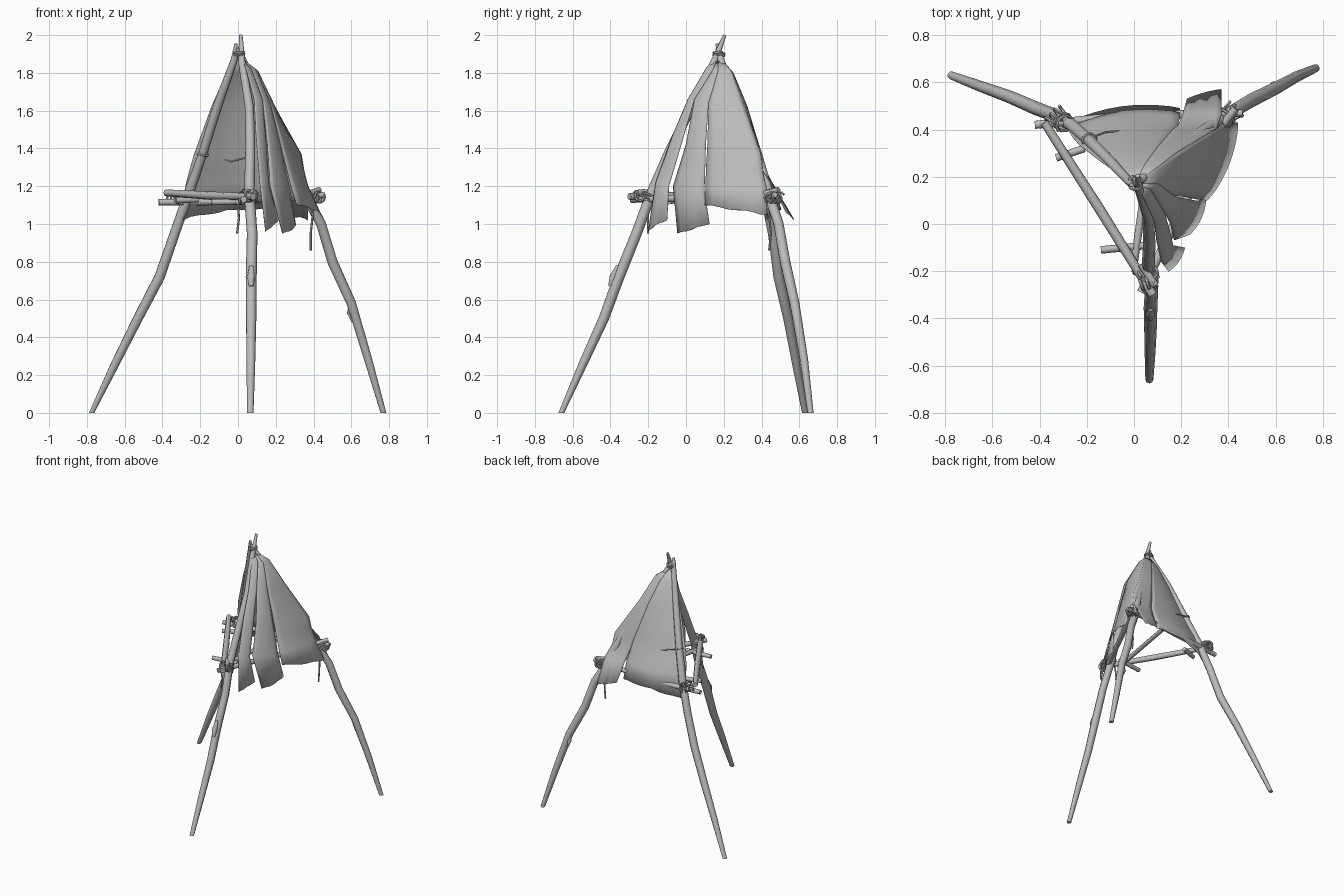
import bpy
import bmesh
import math
import random
from mathutils import Vector

random.seed(4)
old = bpy.data.objects.get("Cube")
if old:
    bpy.data.objects.remove(old, do_unlink=True)

grey = bpy.data.materials.new("plain_grey")
grey.use_nodes = True
GREY = (0.5, 0.5, 0.5, 1)
grey.diffuse_color = GREY
grey.node_tree.nodes["Principled BSDF"].inputs["Base Color"].default_value = GREY


def pole(name, points, radii, sides=2):
    """Tube through points, with one radius or a radius per point."""
    if not isinstance(radii, (list, tuple)):
        radii = [radii] * len(points)
    curve = bpy.data.curves.new(name, "CURVE")
    curve.dimensions = "3D"
    curve.bevel_depth = 1
    curve.bevel_resolution = sides
    curve.use_fill_caps = True
    spline = curve.splines.new("POLY")
    spline.points.add(len(points) - 1)
    for p, co, r in zip(spline.points, points, radii):
        p.co = (*co, 1)
        p.radius = r
    spline.use_smooth = True
    curve.materials.append(grey)
    ob = bpy.data.objects.new(name, curve)
    bpy.context.collection.objects.link(ob)
    bpy.ops.object.select_all(action="DESELECT")
    bpy.context.view_layer.objects.active = ob
    ob.select_set(True)
    bpy.ops.object.convert(target="MESH")
    ob = bpy.context.object
    bpy.ops.object.shade_smooth_by_angle(angle=math.radians(50))
    return ob


def lashing(name, centre, axis, radius, turns, spread):
    """Rope wound around an axis as a slightly uneven coil."""
    axis = Vector(axis).normalized()
    u = axis.orthogonal().normalized()
    v = axis.cross(u)
    pts = []
    for i in range(turns * 10 + 1):
        a = math.tau * i / 10
        r = radius * random.uniform(0.95, 1.08)
        along = axis * spread * (i / (turns * 10) - 0.5)
        pts.append(Vector(centre) + u * r * math.cos(a) + v * r * math.sin(a) + along)
    pole(name, pts, 0.007, 1)


def cloth(name, left, right, bulge, across=6, lift=0):
    """Sheet between two hanging edges, puffed outwards, with a torn hem."""
    bm = bmesh.new()
    rows = []
    last = len(left) - 1
    for j, (a, b) in enumerate(zip(left, right)):
        row = []
        for i in range(across + 1):
            t = i / across
            arch = abs(math.sin(math.pi * t)) ** 0.8
            p = Vector(a).lerp(Vector(b), t)
            out = Vector((p.x, p.y - 0.2, 0))
            if out.length > 0.001:
                p += out.normalized() * bulge * arch * j / last
            if j == last and 0 < i < across:
                p.z += lift * arch + random.uniform(-0.006, 0.006)
            row.append(bm.verts.new(p))
        rows.append(row)
    for r0, r1 in zip(rows, rows[1:]):
        for i in range(across):
            bm.faces.new((r0[i], r1[i], r1[i + 1], r0[i + 1]))
    bmesh.ops.remove_doubles(bm, verts=bm.verts, dist=0.0005)
    bmesh.ops.recalc_face_normals(bm, faces=bm.faces)
    mesh = bpy.data.meshes.new(name)
    bm.to_mesh(mesh)
    bm.free()
    mesh.materials.append(grey)
    ob = bpy.data.objects.new(name, mesh)
    bpy.context.collection.objects.link(ob)
    for poly in mesh.polygons:
        poly.use_smooth = True
    thick = ob.modifiers.new("thickness", "SOLIDIFY")
    thick.thickness = 0.003
    thick.offset = 0


# Three bent legs crossing at the peak
legs = {
    "front_leg": [(.065, -.66, 0), (.068, -.545, .26), (.07, -.435, .5), (.07, -.355, .72), (.075, -.262, .95),
                  (.06, -.188, 1.15), (.065, -.08, 1.4), (.06, .03, 1.62), (.02, .15, 1.86), (.015, .205, 2)],
    "left_leg": [(.77, .66, 0), (.69, .625, .28), (.6, .575, .58), (.5, .525, .8), (.44, .49, 1),
                 (.36, .44, 1.15), (.27, .375, 1.38), (.15, .28, 1.62), (.02, .18, 1.88), (-.005, .165, 1.93)],
    "right_leg": [(-.775, .63, 0), (-.655, .585, .25), (-.53, .54, .5), (-.415, .49, .72), (-.335, .46, .95),
                  (-.265, .42, 1.15), (-.18, .345, 1.4), (-.1, .265, 1.65), (-.02, .18, 1.87), (-.01, .165, 1.955)],
}
thickness = [.017, .023, .027, .029, .028, .028, .026, .024, .019, .009]
for name, pts in legs.items():
    ob = pole(name, pts, thickness)
    for v in ob.data.vertices:
        if v.co.z < 0.03:
            v.co.z = 0

# Broken branch stubs on the legs
pole("front_knot", [(.07, -.36, .78), (.07, -.385, .72), (.07, -.4, .67)], [.01, .02, .012])
pole("left_knot", [(.6, .575, .59), (.59, .59, .53), (.61, .585, .48)], [.008, .014, .008])

# Cross beams and short pegs
pole("right_beam", [(-.38, .43, 1.165), (-.15, .07, 1.15), (.08, -.3, 1.145)], [.018, .022, .019])
pole("left_beam", [(.03, -.29, 1.13), (.22, .1, 1.14), (.41, .49, 1.15)], [.018, .02, .018])
pole("back_beam", [(-.42, .42, 1.115), (0, .46, 1.12), (.46, .47, 1.155)], [.017, .02, .015])
pole("middle_beam", [(0, -.17, 1.12), (.09, .46, 1.14)], .016)
pegs = [((-.14, -.11, 1.115), (.06, -.09, 1.12)), ((-.33, .28, 1.125), (-.21, .32, 1.13)),
        ((.37, .41, 1.16), (.43, .49, 1.18)), ((.03, -.17, 1.17), (.09, -.26, 1.165))]
for i, (a, b) in enumerate(pegs):
    pole(f"peg_{i + 1}", [a, b], .016)

# Rope lashings at the peak and the three joints
lashing("peak_lashing", (.005, .175, 1.9), (0, 0, 1), .028, 2, .02)
joints = {"front": (.06, -.21, 1.15), "left": (.385, .45, 1.14), "right": (-.30, .43, 1.14)}
for side, c in joints.items():
    lashing(f"{side}_lashing", c, (c[0], c[1] - .15, -.6), .038, 2, .04)
    out = Vector((c[0], c[1] - .15, 0)).normalized() * .04
    lashing(f"{side}_beam_lashing", Vector(c) + out, (-out.y, out.x, 0), .026, 3, .08)
lashing("upper_ring", (-.19, .355, 1.37), (.3, -.3, 1), .028, 1, .01)

# Loose rope ends and the sagging cord
pole("front_rope_end", [(.02, -.2, 1.16), (0, -.21, 1.1), (.005, -.2, 1.03), (-.005, -.2, .95)], .006, 1)
pole("left_rope_end", [(.39, .42, 1.14), (.395, .44, 1.04), (.385, .45, .95), (.385, .44, .86)], .006, 1)
pole("inner_cord", [(-.2, .36, 1.37), (-.12, .39, 1.355), (-.04, .395, 1.33), (.02, .395, 1.345), (.08, .39, 1.36)],
     .004, 1)

# Hanging cloth edges, from the front leg round to the right leg
peak = (.003, .172, 1.89)
front_edge = [peak, (.04, .11, 1.83), (.085, .01, 1.66), (.095, -.07, 1.47), (.115, -.16, 1.22), (.145, -.2, .96)]
slit_a = [peak, (.07, .145, 1.82), (.13, .045, 1.66)]
strip_a = slit_a + [(.15, -.025, 1.42), (.165, -.09, 1.2), (.215, -.1, 1.02)]
strip_b = slit_a + [(.155, 0, 1.42), (.17, -.068, 1.2), (.235, -.045, .95)]
slit_b = [peak, (.1, .17, 1.81), (.17, .12, 1.64)]
strip_c = slit_b + [(.225, .105, 1.42), (.275, .098, 1.18), (.305, .125, 1)]
strip_d = slit_b + [(.23, .113, 1.4), (.258, .106, 1.29), (.283, .104, 1.19), (.31, .1, 1.1)]
corner = [peak, (.1, .24, 1.81), (.185, .305, 1.63), (.335, .395, 1.37), (.35, .405, 1.28)]
corner_left = corner + [(.37, .425, 1.2), (.44, .43, 1.05)]
corner_back = corner + [(.372, .465, 1.2), (.37, .57, 1.02)]
tear = [peak, (.045, .25, 1.8), (.1, .325, 1.62), (.165, .4, 1.37), (.185, .415, 1.29)]
tear_left = tear + [(.205, .46, 1.2), (.225, .53, 1.06)]
tear_right = tear + [(.195, .455, 1.2), (.195, .49, 1.08)]
right_edge = [peak, (-.06, .208, 1.8), (-.137, .262, 1.63), (-.232, .335, 1.37), (-.258, .365, 1.28),
              (-.278, .395, 1.2), (-.29, .425, 1.02)]

cloth("cloth_front_strip", front_edge, strip_a, .014)
cloth("cloth_middle_strip", strip_b, strip_c, .02)
cloth("cloth_left_panel", strip_d, corner_left, .035, 8)
cloth("cloth_back_flap", corner_back, tear_left, .01)
cloth("cloth_back_panel", tear_right, right_edge, .04, 10, .02)
